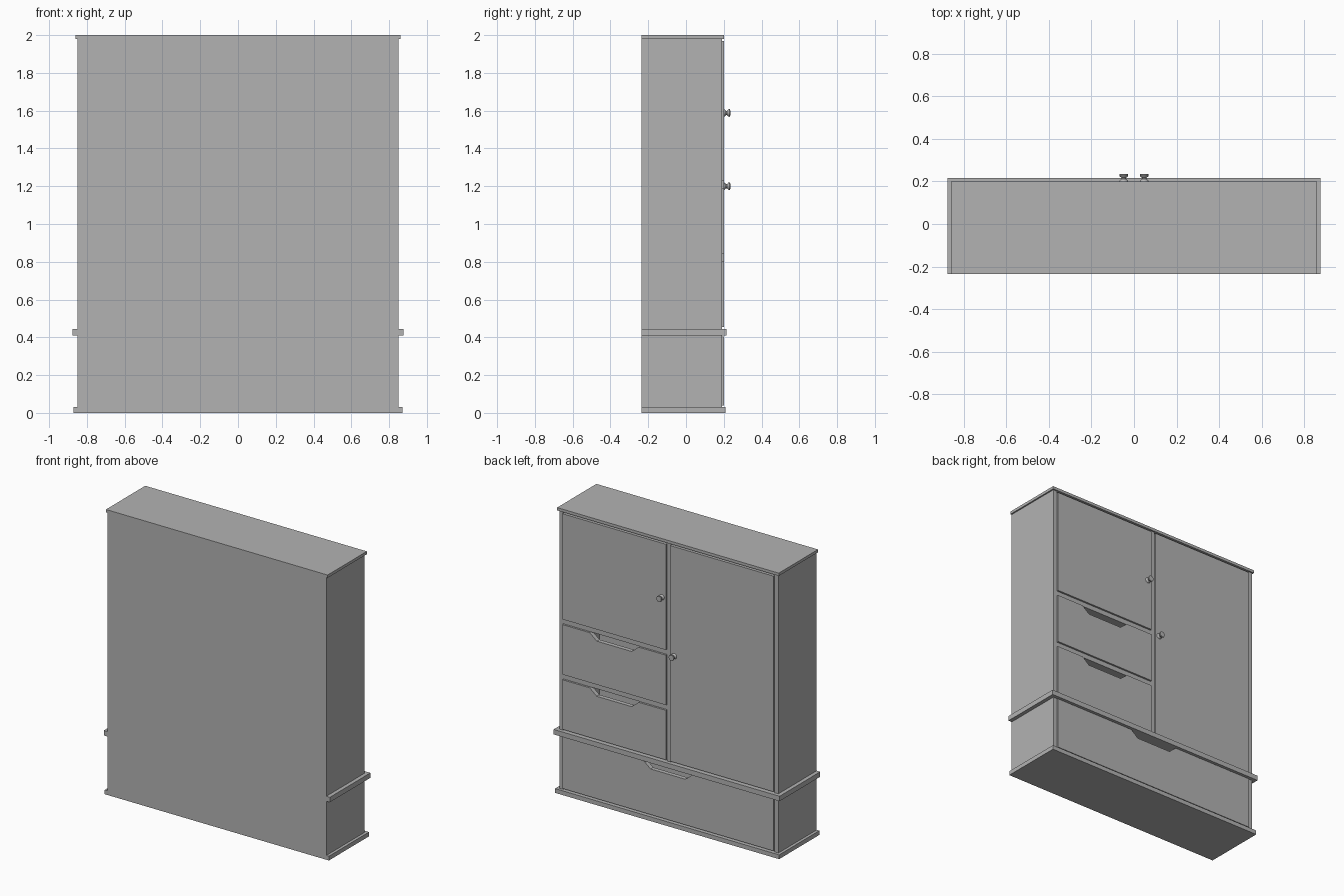
import bpy, bmesh, math

cube = bpy.data.objects.get("Cube")
if cube:
    bpy.data.objects.remove(cube, do_unlink=True)

grey = bpy.data.materials.new("plain_grey")
grey.use_nodes = True
grey.diffuse_color = (0.45, 0.45, 0.45, 1)
grey.node_tree.nodes["Principled BSDF"].inputs["Base Color"].default_value = grey.diffuse_color

BACK = -0.235    # plain rear plane
FRAME = 0.19     # face of the carcass frame
DOOR = 0.2       # face of doors and drawers
W = 0.85         # half width of the carcass
T = 0.03         # board thickness


def finish(name, bm):
    bmesh.ops.recalc_face_normals(bm, faces=bm.faces)
    mesh = bpy.data.meshes.new(name)
    bm.to_mesh(mesh)
    bm.free()
    mesh.materials.append(grey)
    obj = bpy.data.objects.new(name, mesh)
    bpy.context.collection.objects.link(obj)
    return obj


def panel(name, outline, y0, y1):
    """Extrude an x-z outline from y0 to y1."""
    bm = bmesh.new()
    face = bm.faces.new([bm.verts.new((x, y0, z)) for x, z in outline])
    new = bmesh.ops.extrude_face_region(bm, geom=[face])["geom"]
    bmesh.ops.translate(bm, vec=(0, y1 - y0, 0),
                        verts=[v for v in new if isinstance(v, bmesh.types.BMVert)])
    return finish(name, bm)


def box(name, x0, x1, y0, y1, z0, z1):
    return panel(name, [(x0, z0), (x1, z0), (x1, z1), (x0, z1)], y0, y1)


def drawer(name, x0, x1, z0, z1):
    """Drawer front with a tapered finger notch in its top edge."""
    c, depth = (x0 + x1) / 2, 0.045
    panel(name, [(x0, z0), (x1, z0), (x1, z1), (c + 0.19, z1), (c + 0.135, z1 - depth),
                 (c - 0.135, z1 - depth), (c - 0.19, z1), (x0, z1)], DOOR - T, DOOR)


def knob(name, x, z):
    """Turned knob on a door face."""
    profile = [(0, 0), (0.02, 0), (0.018, 0.006), (0.011, 0.012), (0.011, 0.017),
               (0.019, 0.024), (0.021, 0.029), (0.019, 0.034), (0, 0.035)]
    bm = bmesh.new()
    verts = [bm.verts.new((x + r, DOOR + h, z)) for r, h in profile]
    edges = [bm.edges.new(pair) for pair in zip(verts, verts[1:])]
    bmesh.ops.spin(bm, geom=verts + edges, cent=(x, DOOR, z), axis=(0, 1, 0),
                   angle=math.tau, steps=24)
    bmesh.ops.remove_doubles(bm, verts=bm.verts, dist=0.0003)
    obj = finish(name, bm)
    bpy.ops.object.select_all(action="DESELECT")
    obj.select_set(True)
    bpy.context.view_layer.objects.active = obj
    bpy.ops.object.shade_smooth_by_angle(angle=math.radians(40))


# Overhanging horizontal boards
for name, half, front, z0, z1 in [("base_board", 0.87, 0.21, 0, 0.03),
                                  ("middle_ledge", 0.877, 0.215, 0.41, 0.445),
                                  ("top_board", 0.86, 0.2, 1.98, 2)]:
    box(name, -half, half, BACK, front, z0, z1)

# Hollow lower and upper carcass
for part, z0, z1 in [("lower", 0.03, 0.41), ("upper", 0.445, 1.98)]:
    box(part + "_back", -W, W, BACK, BACK + 0.02, z0, z1)
    for side, s in [("left", 1), ("right", -1)]:
        inner, outer = sorted((s * (W - T), s * W))
        box(f"{part}_{side}_side", inner, outer, BACK + 0.02, FRAME, z0, z1)

# Divider and shelves
half_t = T / 2
box("centre_divider", -half_t, half_t, BACK + 0.02, FRAME, 0.445, 1.98)
for name, z in [("lower_shelf", 0.805), ("upper_shelf", 1.192)]:
    box(name, half_t, W - T, BACK + 0.02, FRAME, z, z + 0.033)

# Doors and drawers
x0, x1 = half_t + 0.002, W - T - 0.002
box("small_door", x0, x1, DOOR - T, DOOR, 1.227, 1.968)
box("large_door", -x1, -x0, DOOR - T, DOOR, 0.455, 1.968)
drawer("upper_drawer", x0, x1, 0.84, 1.19)
drawer("lower_drawer", x0, x1, 0.455, 0.803)
drawer("wide_drawer", -x1, x1, 0.04, 0.405)

# Knobs
knob("small_door_knob", 0.048, 1.588)
knob("large_door_knob", -0.048, 1.2)
